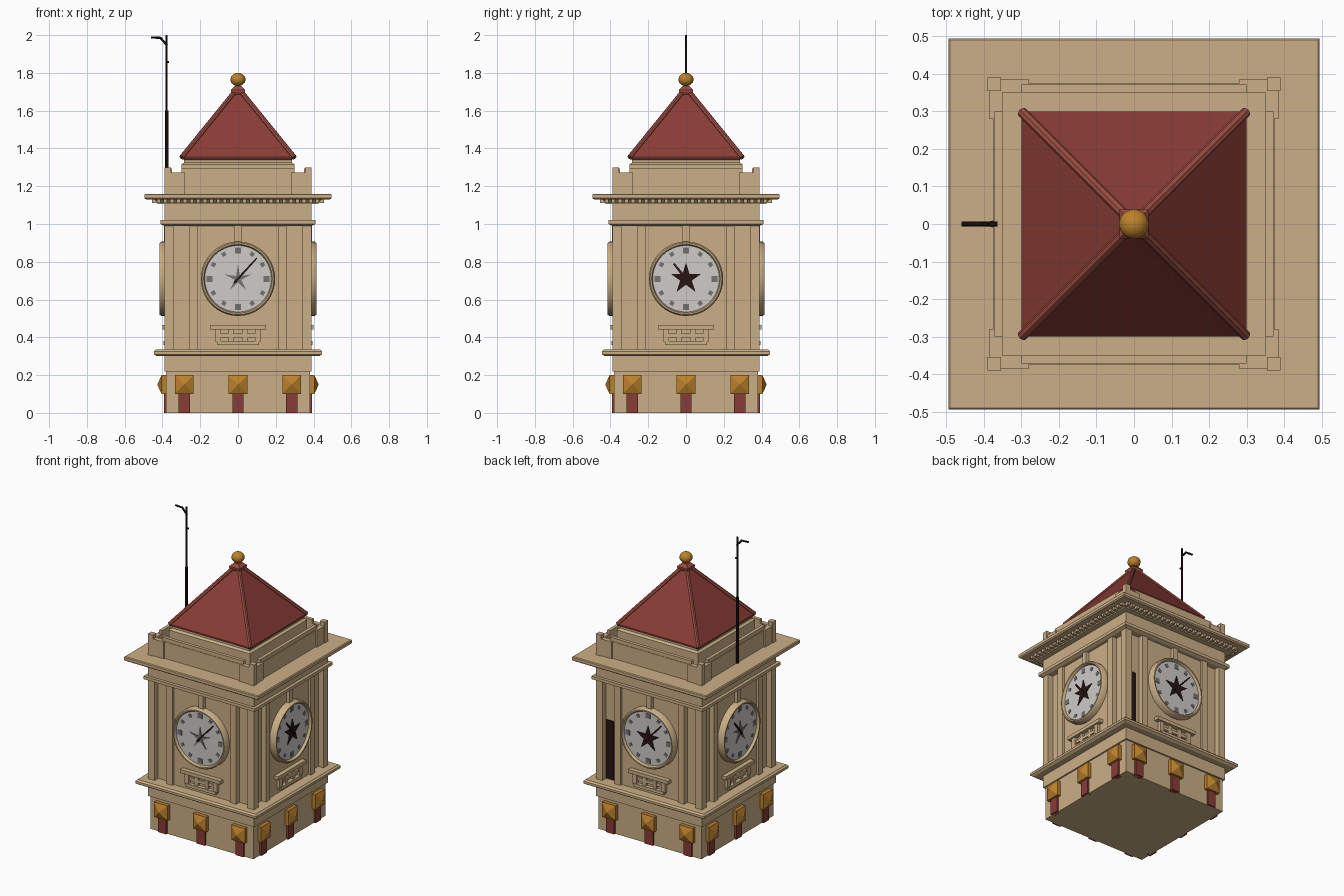
import bpy, bmesh, math
from mathutils import Matrix, Vector

if "Cube" in bpy.data.objects:
    bpy.data.objects.remove(bpy.data.objects["Cube"])


def mat(name, r, g, b):
    m = bpy.data.materials.new(name)
    m.diffuse_color = (r, g, b, 1)
    m.use_nodes = True
    m.node_tree.nodes["Principled BSDF"].inputs["Base Color"].default_value = m.diffuse_color
    return m


STONE = mat("tan stone", 0.60, 0.43, 0.24)
RED = mat("roof red", 0.25, 0.045, 0.036)
RIDGE = mat("ridge red", 0.33, 0.075, 0.055)
GOLD = mat("ochre gold", 0.50, 0.22, 0.025)
DIAL = mat("dial white", 0.62, 0.60, 0.57)
GREY = mat("marker grey", 0.17, 0.17, 0.16)
BLACK = mat("dark iron", 0.02, 0.007, 0.007)


def finish(bm, name, material, sides=(0,), smooth=False):
    """Turn a bmesh into an object, repeated on the given sides of the tower."""
    bmesh.ops.recalc_face_normals(bm, faces=bm.faces)
    base = list(bm.faces)
    if 0 not in sides:
        bm.transform(Matrix.Rotation(sides[0] * math.pi / 2, 4, 'Z'))
    for k in sides[1:]:
        d = bmesh.ops.duplicate(bm, geom=list({v for f in base for v in f.verts})
                                + list({e for f in base for e in f.edges}) + base)
        vs = [g for g in d["geom"] if isinstance(g, bmesh.types.BMVert)]
        bmesh.ops.transform(bm, verts=vs,
                            matrix=Matrix.Rotation((k - sides[0]) * math.pi / 2, 4, 'Z'))
    me = bpy.data.meshes.new(name)
    bm.to_mesh(me)
    bm.free()
    me.materials.append(material)
    ob = bpy.data.objects.new(name, me)
    bpy.context.collection.objects.link(ob)
    if smooth:
        bpy.ops.object.select_all(action='DESELECT')
        ob.select_set(True)
        bpy.context.view_layer.objects.active = ob
        bpy.ops.object.shade_smooth_by_angle(angle=math.radians(35))
    return ob


def add_box(bm, x0, x1, y0, y1, z0, z1):
    m = Matrix.Translation(((x0 + x1) / 2, (y0 + y1) / 2, (z0 + z1) / 2))
    bmesh.ops.create_cube(bm, size=1, matrix=m @ Matrix.Diagonal((x1 - x0, y1 - y0, z1 - z0, 1)))


def boxes(name, material, rows, sides=(0,)):
    bm = bmesh.new()
    for r in rows:
        add_box(bm, *r)
    return finish(bm, name, material, sides)


def square_stack(name, material, prof):
    """Square-plan solid from (half width, z) levels."""
    bm = bmesh.new()
    loops = [[bm.verts.new((sx * h, sy * h, z)) for sx, sy in ((-1, -1), (1, -1), (1, 1), (-1, 1))]
             for h, z in prof]
    for a, b in zip(loops, loops[1:]):
        for i in range(4):
            j = (i + 1) % 4
            bm.faces.new((a[i], a[j], b[j], b[i]))
    bm.faces.new(loops[0])
    bm.faces.new(loops[-1])
    return finish(bm, name, material)


def add_rod(bm, a, b, r, seg=8):
    a, b = Vector(a), Vector(b)
    d = b - a
    m = Matrix.Translation((a + b) / 2) @ d.to_track_quat('Z', 'Y').to_matrix().to_4x4()
    bmesh.ops.create_cone(bm, cap_ends=True, segments=seg, radius1=r, radius2=r,
                          depth=d.length, matrix=m)


def add_plate(bm, pts, y0, y1):
    """Flat outline in the front plane, given thickness along y."""
    a = [bm.verts.new((x, y0, z)) for x, z in pts]
    b = [bm.verts.new((x, y1, z)) for x, z in pts]
    bm.faces.new(a)
    bm.faces.new(b)
    for i in range(len(pts)):
        j = (i + 1) % len(pts)
        bm.faces.new((a[i], a[j], b[j], b[i]))


ALL = (0, 1, 2, 3)

# Base and ledge
square_stack("base", STONE, [(0.38, 0), (0.38, 0.22), (0.39, 0.22), (0.39, 0.30), (0.43, 0.30),
                             (0.445, 0.31), (0.445, 0.325), (0.435, 0.335), (0.37, 0.335)])
boxes("base_post", RED, [(x - 0.03, x + 0.03, -0.392, -0.36, 0.0, 0.11) for x in (-0.285, 0, 0.285)], ALL)

# Ochre brackets with pyramid fronts
bm = bmesh.new()
for x in (-0.285, 0, 0.285):
    add_box(bm, x - 0.049, x + 0.049, -0.405, -0.36, 0.1, 0.2)
    m = Matrix.Translation((x, -0.416, 0.15)) @ Matrix.Rotation(math.pi / 2, 4, 'X') \
        @ Matrix.Rotation(math.pi / 4, 4, 'Z')
    bmesh.ops.create_cone(bm, cap_ends=True, segments=4, radius1=0.069, radius2=0.0, depth=0.022, matrix=m)
finish(bm, "bracket", GOLD, ALL)

# Clock stage: core, raised panel, pilasters, corner posts
square_stack("clock_stage_core", STONE, [(0.352, 0.32), (0.352, 1.02)])
boxes("wall_panel", STONE, [(-0.24, 0.24, -0.37, -0.34, 0.33, 1.01)], ALL)
boxes("pilaster", STONE, [(s * 0.235 - 0.022, s * 0.235 + 0.022, -0.386, -0.34, 0.33, 1.01)
                          for s in (-1, 1)], ALL)
boxes("corner_post", STONE, [(0.342, 0.39, -0.39, -0.342, 0.33, 1.01)], ALL)
boxes("dark_slot", BLACK, [(-0.34, -0.285, -0.358, -0.35, 0.34, 0.73)], (2,))

# Entablature and cornice with dentils
square_stack("entablature", STONE, [(0.39, 0.99), (0.41, 1.0), (0.41, 1.02), (0.39, 1.02), (0.39, 1.105),
                                    (0.425, 1.105), (0.425, 1.115), (0.44, 1.13), (0.487, 1.13),
                                    (0.495, 1.137), (0.495, 1.155), (0.49, 1.16), (0.38, 1.16)])
boxes("dentil", STONE, [(x * 0.035 - 0.01, x * 0.035 + 0.01, -0.455, -0.42, 1.112, 1.132)
                        for x in range(-12, 13)], ALL)

# Parapet with notched corners
boxes("parapet", STONE, [(-0.36, 0.36, -0.375, -0.35, 1.155, 1.27),
                         (-0.30, 0.30, -0.372, -0.35, 1.26, 1.295)], ALL)
boxes("parapet_corner", STONE, [(0.355, 0.39, -0.39, -0.355, 1.155, 1.30),
                                (0.28, 0.36, -0.385, -0.355, 1.155, 1.272),
                                (0.355, 0.385, -0.36, -0.28, 1.155, 1.272)], ALL)

# Roof base, pyramid roof, hips and finial
square_stack("roof_base", STONE, [(0.30, 1.155), (0.30, 1.315), (0.285, 1.325), (0.285, 1.34),
                                  (0.295, 1.345), (0.295, 1.355)])
square_stack("roof", RED, [(0.30, 1.345), (0.30, 1.355), (0.015, 1.705)])
bm = bmesh.new()
add_rod(bm, (0.298, -0.298, 1.352), (0.012, -0.012, 1.705), 0.014)
finish(bm, "hip_ridge", RIDGE, ALL, True)
square_stack("roof_cap", RIDGE, [(0.03, 1.685), (0.038, 1.70), (0.038, 1.71), (0.018, 1.73)])
bm = bmesh.new()
bmesh.ops.create_uvsphere(bm, u_segments=16, v_segments=10, radius=0.04,
                          matrix=Matrix.Translation((0, 0, 1.765)) @ Matrix.Diagonal((1, 1, 0.88, 1)))
finish(bm, "finial", GOLD, (0,), True)

# Clocks: rim, dial, hour markers
CZ = 0.71
bm = bmesh.new()
prof = [(0.176, -0.36), (0.176, -0.405), (0.182, -0.415), (0.19, -0.415), (0.197, -0.405), (0.197, -0.36)]
N = 40
rings = [[bm.verts.new((r * math.cos(2 * math.pi * i / N), y, CZ + r * math.sin(2 * math.pi * i / N)))
          for r, y in prof] for i in range(N)]
for i in range(N):
    a, b = rings[i], rings[(i + 1) % N]
    for j in range(len(prof) - 1):
        bm.faces.new((a[j], a[j + 1], b[j + 1], b[j]))
finish(bm, "clock_rim", STONE, ALL, True)
bm = bmesh.new()
add_rod(bm, (0, -0.36, CZ), (0, -0.398, CZ), 0.178, N)
finish(bm, "clock_dial", DIAL, ALL)
bm = bmesh.new()
for i in range(12):
    c, s = math.cos(i * math.pi / 6), math.sin(i * math.pi / 6)
    w = 0.016 if i % 3 == 0 else 0.011
    add_plate(bm, [(0.15 * c + u * w * c - v * w * s, CZ + 0.15 * s + u * w * s + v * w * c)
                   for u, v in ((-1, -1), (1, -1), (1, 1), (-1, 1))], -0.401, -0.396)
finish(bm, "hour_marker", GREY, ALL)


# Star ornament and hands
def star(name, material, sides, outer, inner):
    bm = bmesh.new()
    pts = []
    for i in range(10):
        r, a = (inner if i % 2 else outer), math.pi / 2 + i * math.pi / 5
        pts.append((r * math.cos(a), CZ + r * math.sin(a)))
    add_plate(bm, pts, -0.403, -0.397)
    finish(bm, name, material, sides)


def hand(name, sides, dx, dz, w):
    bm = bmesh.new()
    n = Vector((-dz, dx)).normalized() * w
    add_plate(bm, [(-0.2 * dx + n.x, CZ - 0.2 * dz + n.y), (-0.2 * dx - n.x, CZ - 0.2 * dz - n.y),
                   (dx - n.x * 0.6, CZ + dz - n.y * 0.6), (dx + n.x * 0.6, CZ + dz + n.y * 0.6)], -0.408, -0.402)
    finish(bm, name, BLACK, sides)


star("dial_star", GREY, (0, 3), 0.075, 0.018)
star("dark_dial_star", BLACK, (1, 2), 0.085, 0.032)
hand("minute_hand", (0, 2), 0.10, 0.11, 0.006)
hand("side_minute_hand", (1, 3), -0.065, 0.08, 0.008)

# Keystone strip above and small balustrade below each clock
boxes("keystone", STONE, [(-0.018, 0.018, -0.392, -0.36, 0.895, 0.995)], ALL)
boxes("balustrade", STONE, [(-0.148, 0.148, -0.40, -0.36, 0.442, 0.465), (-0.11, 0.11, -0.395, -0.36, 0.36, 0.38),
                            (-0.12, -0.09, -0.39, -0.36, 0.375, 0.445), (0.09, 0.12, -0.39, -0.36, 0.375, 0.445),
                            (-0.05, -0.025, -0.385, -0.36, 0.375, 0.445), (0.025, 0.05, -0.385, -0.36, 0.375, 0.445),
                            (-0.10, 0.10, -0.383, -0.36, 0.40, 0.42)], ALL)

# Mast with a bent arm
bm = bmesh.new()
add_rod(bm, (-0.378, 0, 1.155), (-0.378, 0, 1.6), 0.009)
add_rod(bm, (-0.378, 0, 1.6), (-0.378, 0, 2.0), 0.006)
add_rod(bm, (-0.375, 0, 1.945), (-0.41, 0, 1.985), 0.006)
add_rod(bm, (-0.405, 0, 1.985), (-0.46, 0, 1.988), 0.006)
add_rod(bm, (-0.38, 0, 1.858), (-0.364, 0, 1.858), 0.006)
finish(bm, "mast", BLACK, (0,), True)
